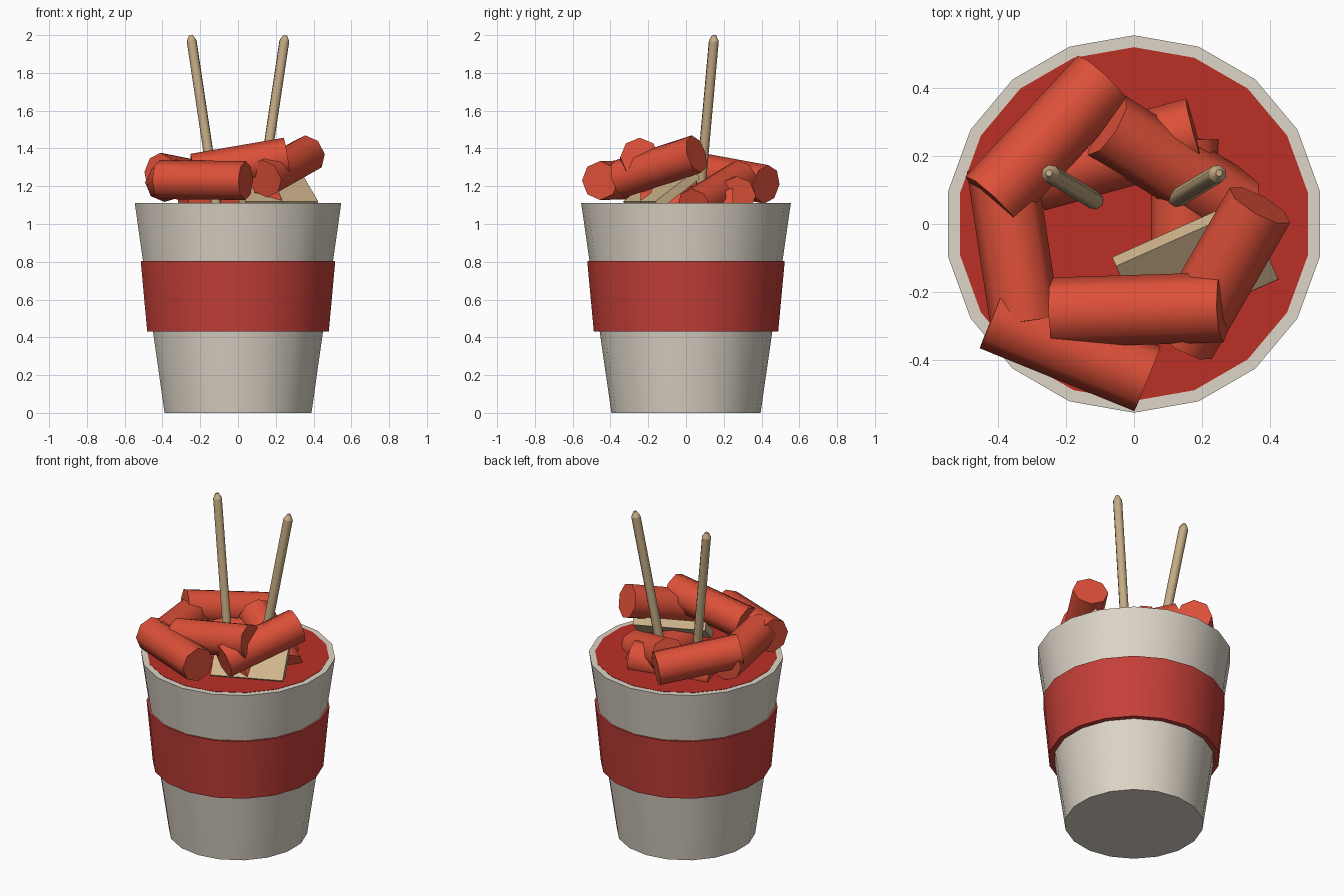
import bpy, bmesh
from math import radians
from mathutils import Vector, Matrix

if "Cube" in bpy.data.objects:
    bpy.data.objects.remove(bpy.data.objects["Cube"])


def material(name, rgb):
    m = bpy.data.materials.new(name)
    m.diffuse_color = (*rgb, 1)
    m.use_nodes = True
    m.node_tree.nodes["Principled BSDF"].inputs["Base Color"].default_value = m.diffuse_color
    return m


PAPER = material("paper", (0.72, 0.66, 0.57))
BAND = material("band_red", (0.56, 0.05, 0.04))
SAUCE = material("sauce_red", (0.50, 0.03, 0.02))
CAKE = material("rice_cake_red", (0.72, 0.08, 0.04))
WOOD = material("wood", (0.56, 0.41, 0.23))
FISH = material("fish_cake_tan", (0.62, 0.46, 0.26))


def finish(name, bm, mat, smooth=True):
    me = bpy.data.meshes.new(name)
    bmesh.ops.recalc_face_normals(bm, faces=bm.faces)
    bm.to_mesh(me)
    bm.free()
    me.materials.append(mat)
    ob = bpy.data.objects.new(name, me)
    bpy.context.collection.objects.link(ob)
    if smooth:
        bpy.ops.object.select_all(action='DESELECT')
        ob.select_set(True)
        bpy.context.view_layer.objects.active = ob
        bpy.ops.object.shade_smooth_by_angle(angle=radians(50))
    return ob


def add_rod(bm, a, b, r1, r2, sides):
    """Closed cylinder or cone running from point a to point b."""
    a, b = Vector(a), Vector(b)
    d = b - a
    rot = Matrix() if abs(d.x) + abs(d.y) < 1e-6 else d.to_track_quat('Z', 'Y').to_matrix().to_4x4()
    bmesh.ops.create_cone(bm, cap_ends=True, segments=sides, radius1=r1, radius2=r2,
                          depth=d.length, matrix=Matrix.Translation((a + b) / 2) @ rot)


def rod(name, a, b, r1, r2, sides, mat):
    bm = bmesh.new()
    add_rod(bm, a, b, r1, r2, sides)
    return finish(name, bm, mat)


# Cup, printed band and sauce surface
rod("paper_cup", (0, 0, 0), (0, 0, 1.11), 0.395, 0.555, 18, PAPER)
rod("cup_band", (0, 0, 0.43), (0, 0, 0.805), 0.488, 0.523, 18, BAND)
rod("sauce", (0, 0, 1.06), (0, 0, 1.112), 0.51, 0.52, 18, SAUCE)

# Piled rice cakes, each given by its two end centres
cakes = [
    ((-0.42, 0.07, 1.275), (-0.09, 0.425, 1.21)),
    ((-0.39, 0.17, 1.22), (-0.32, -0.29, 1.24)),
    ((-0.415, -0.27, 1.235), (0.04, -0.455, 1.23)),
    ((-0.235, -0.26, 1.27), (0.26, -0.245, 1.355)),
    ((0.37, 0.055, 1.37), (0.14, -0.345, 1.24)),
    ((0.15, 0.25, 1.10), (0.145, -0.24, 1.09)),
    ((-0.29, 0.14, 1.12), (0.18, 0.27, 1.15)),
    ((-0.08, 0.29, 1.24), (0.31, 0.045, 1.09)),
]
for i, (a, b) in enumerate(cakes):
    rod(f"rice_cake_{i + 1}", a, b, 0.103, 0.103, 8, CAKE)

# Tilted fish cake slab tucked under the pile
bm = bmesh.new()
m = (Matrix.Translation((0.18, -0.13, 1.18)) @ Matrix.Rotation(radians(24), 4, 'Z')
     @ Matrix.Rotation(radians(35), 4, 'X') @ Matrix.Diagonal((0.42, 0.28, 0.05, 1)))
bmesh.ops.create_cube(bm, size=1, matrix=m)
finish("fish_cake", bm, FISH, smooth=False)

# Pair of skewers with short tapered tips
for side, sx in (("left", -1), ("right", 1)):
    low = Vector((sx * 0.10, 0.06, 1.0))
    top = Vector((sx * 0.25, 0.15, 2.0))
    neck = top.lerp(low, 0.03)
    bm = bmesh.new()
    add_rod(bm, low, neck, 0.027, 0.027, 8)
    add_rod(bm, neck, top, 0.027, 0.010, 8)
    finish(f"skewer_{side}", bm, WOOD)
